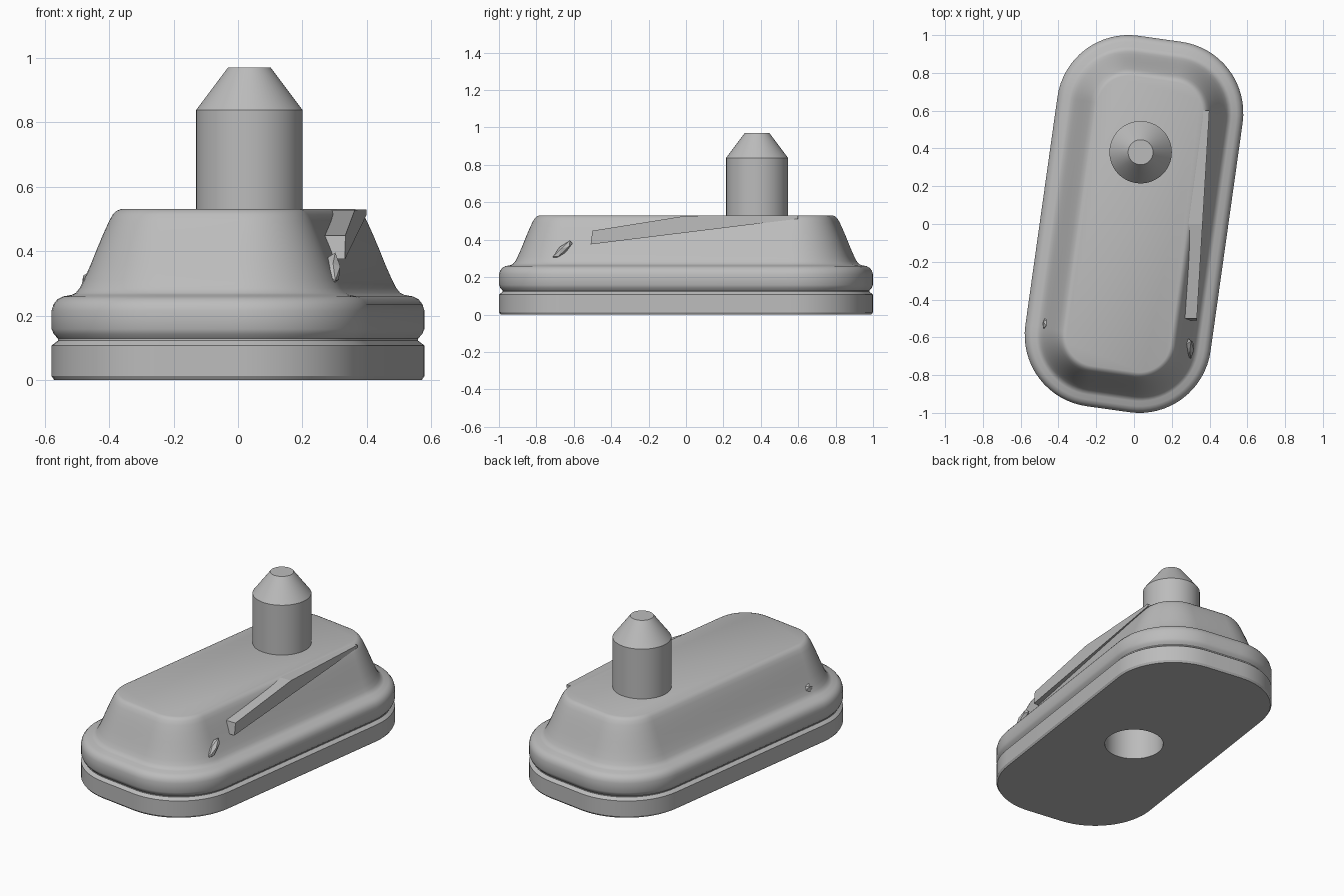
import bpy, bmesh, math
from mathutils import Matrix, Vector

cube = bpy.data.objects.get("Cube")
if cube:
    bpy.data.objects.remove(cube, do_unlink=True)

grey = bpy.data.materials.new("plain grey")
grey.use_nodes = True
grey.diffuse_color = (0.5, 0.5, 0.5, 1)
grey.node_tree.nodes["Principled BSDF"].inputs["Base Color"].default_value = (0.5, 0.5, 0.5, 1)

TILT = Matrix.Rotation(math.radians(-8), 3, 'Z')
HALF_W, HALF_L, RADIUS = 0.495, 0.99, 0.38


def make_object(name, bm, smooth_angle=30):
    bmesh.ops.recalc_face_normals(bm, faces=bm.faces)
    mesh = bpy.data.meshes.new(name)
    bm.to_mesh(mesh)
    bm.free()
    mesh.materials.append(grey)
    ob = bpy.data.objects.new(name, mesh)
    bpy.context.collection.objects.link(ob)
    if smooth_angle:
        smooth(ob, smooth_angle)
    return ob


def smooth(ob, angle):
    bpy.ops.object.select_all(action='DESELECT')
    ob.select_set(True)
    bpy.context.view_layer.objects.active = ob
    bpy.ops.object.shade_smooth_by_angle(angle=math.radians(angle))


def loft(bm, rings):
    """Skin a stack of point rings and cap both ends."""
    rings = [[bm.verts.new(p) for p in ring] for ring in rings]
    for a, b in zip(rings, rings[1:]):
        n = len(a)
        for i in range(n):
            j = (i + 1) % n
            bm.faces.new((a[i], a[j], b[j], b[i]))
    bm.faces.new(rings[0][::-1])
    bm.faces.new(rings[-1])


def outline(inset, z, steps=16):
    """Tilted rounded rectangle, drawn in from the outer edge by inset."""
    points = []
    r = RADIUS - inset
    for k, (sx, sy) in enumerate(((1, 1), (-1, 1), (-1, -1), (1, -1))):
        for i in range(steps + 1):
            a = math.pi / 2 * (k + i / steps)
            points.append(TILT @ Vector((sx * (HALF_W - RADIUS) + r * math.cos(a),
                                         sy * (HALF_L - RADIUS) + r * math.sin(a), z)))
    return points


def turned(name, x, y, profile, sides=64):
    """Solid of revolution about a vertical axis."""
    bm = bmesh.new()
    loft(bm, [[(x + r * math.cos(2 * math.pi * i / sides),
                y + r * math.sin(2 * math.pi * i / sides), z) for i in range(sides)]
              for r, z in profile])
    return make_object(name, bm)


# Body: base plate, groove, rounded rim and sloping housing in one loft
PROFILE = [(0.008, 0), (0, 0.012), (0, 0.107), (0.02, 0.122), (0.02, 0.128),
           (0.007, 0.142), (0, 0.158), (0, 0.215), (0.006, 0.235), (0.018, 0.25),
           (0.035, 0.259), (0.062, 0.264), (0.075, 0.27), (0.087, 0.285),
           (0.1, 0.31), (0.12, 0.355), (0.14, 0.405), (0.16, 0.452),
           (0.178, 0.492), (0.19, 0.513), (0.202, 0.525), (0.215, 0.53)]
bm = bmesh.new()
loft(bm, [outline(inset, z) for inset, z in PROFILE])
body = make_object("body", bm)

# Socket hole in the underside
cutter = turned("socket_cutter", 0, 0, [(0.17, -0.1), (0.17, 0.31), (0.07, 0.44)])
cutter.hide_render = True
cut = body.modifiers.new("socket", 'BOOLEAN')
cut.operation, cut.solver, cut.object = 'DIFFERENCE', 'EXACT', cutter
bpy.ops.object.select_all(action='DESELECT')
bpy.context.view_layer.objects.active = body
body.select_set(True)
bpy.ops.object.modifier_apply(modifier=cut.name)
bpy.data.objects.remove(cutter, do_unlink=True)
smooth(body, 30)

# Locating pin with a tapered tip
turned("pin", 0.035, 0.38, [(0.165, 0.5), (0.165, 0.838), (0.066, 0.97)])

# Slanting ridge along the left flank
SIDE = [(-0.51, 0.375), (-0.5, 0.448), (0, 0.528), (0.6, 0.529), (0.6, 0.512)]
bm = bmesh.new()
loft(bm, [[(0.333 + 0.06 * (y + 0.5) - depth, y, z) for y, z in SIDE]
          for depth in (0.1, 0)])
make_object("side_ridge", bm, None)


def burr(name, location, size, turn):
    """Small rough lump standing out of the flank."""
    bm = bmesh.new()
    bmesh.ops.create_icosphere(bm, subdivisions=1, radius=1)
    m = (Matrix.Translation(location) @ Matrix.Rotation(turn, 4, 'X')
         @ Matrix.Diagonal((*size, 1)))
    bmesh.ops.transform(bm, matrix=m, verts=bm.verts)
    make_object(name, bm, None)


burr("front_burr", (0.295, -0.66, 0.345), (0.025, 0.075, 0.022), 0.75)
burr("right_burr", (-0.465, -0.53, 0.305), (0.022, 0.035, 0.03), 0.3)
